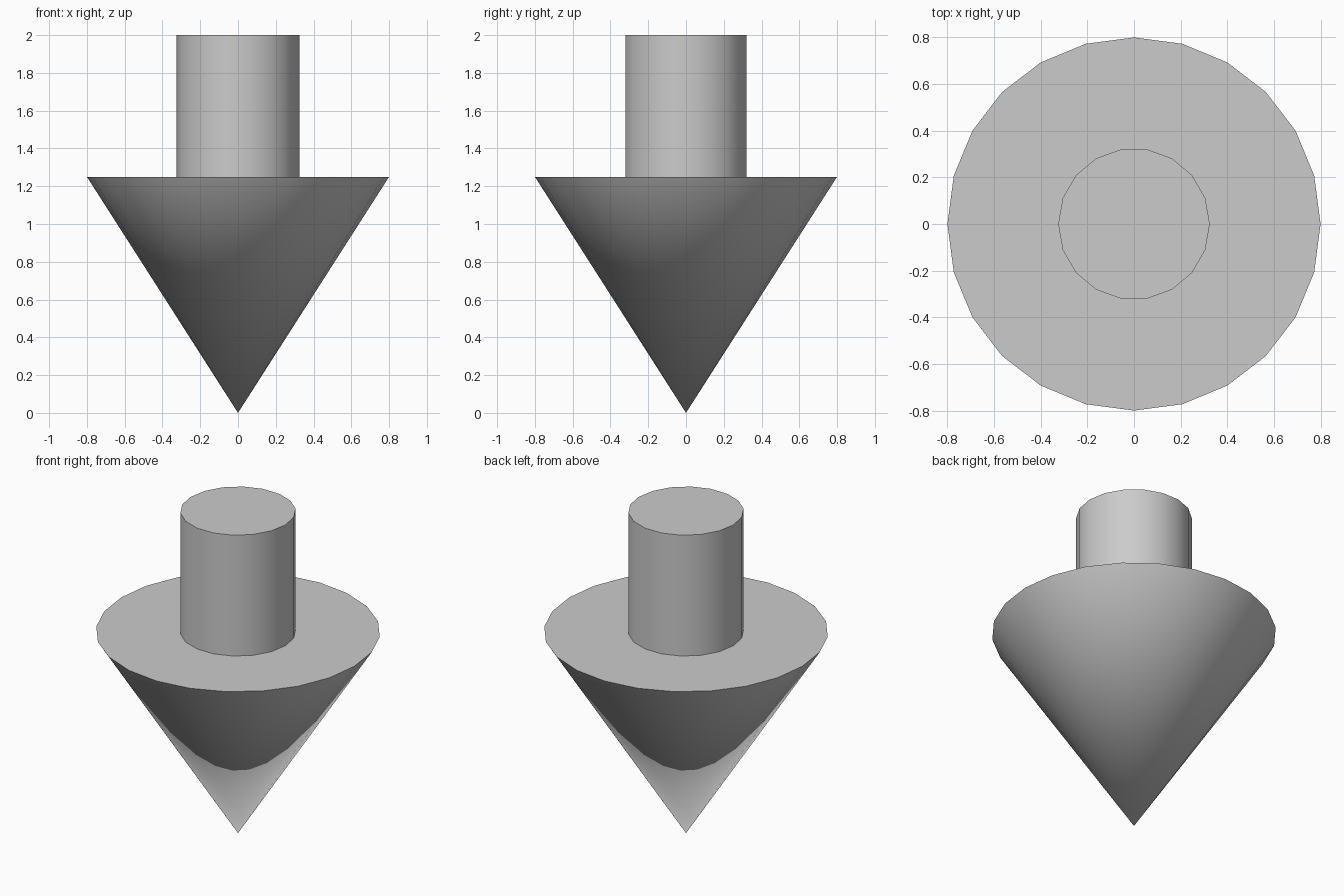
import bpy
from math import pi, radians

if "Cube" in bpy.data.objects:
    bpy.data.objects.remove(bpy.data.objects["Cube"])


def tapered(name, sides, r_bottom, r_top, z0, z1):
    # Vertical round part with a corner on the x axis
    bpy.ops.mesh.primitive_cone_add(
        vertices=sides, radius1=r_bottom, radius2=r_top, depth=z1 - z0,
        location=(0, 0, (z0 + z1) / 2), rotation=(0, 0, pi / 2))
    obj = bpy.context.object
    obj.name = name
    bpy.ops.object.transform_apply(location=True, rotation=True, scale=True)
    bpy.ops.object.shade_smooth_by_angle(angle=radians(35))
    return obj


# Pointed head, tip down
tapered("arrow_head", 24, 0.0, 0.8, 0.0, 1.25)

# Shaft standing on the flat of the head
tapered("arrow_shaft", 18, 0.325, 0.325, 1.25, 2.0)
